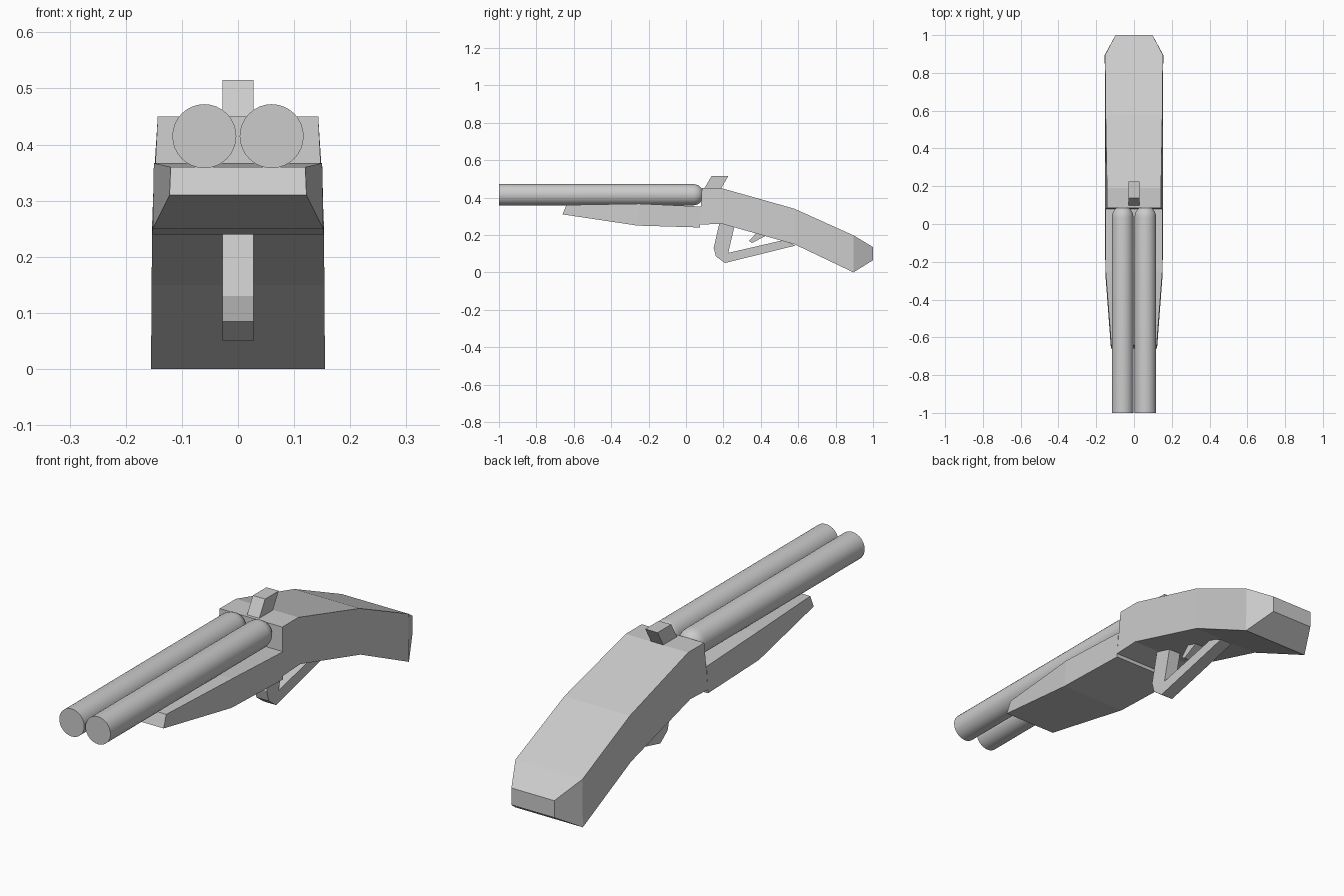
import bpy, bmesh, math

if "Cube" in bpy.data.objects:
    bpy.data.objects.remove(bpy.data.objects["Cube"])


def loft(name, rings, smooth=False):
    """Skin a list of equal-length vertex rings and cap both ends."""
    bm = bmesh.new()
    loops = [[bm.verts.new(p) for p in ring] for ring in rings]
    n = len(loops[0])
    for a, b in zip(loops, loops[1:]):
        for i in range(n):
            j = (i + 1) % n
            bm.faces.new((a[i], a[j], b[j], b[i]))
    bm.faces.new(loops[0])
    bm.faces.new(loops[-1])
    bmesh.ops.recalc_face_normals(bm, faces=bm.faces[:])
    mesh = bpy.data.meshes.new(name)
    bm.to_mesh(mesh)
    bm.free()
    obj = bpy.data.objects.new(name, mesh)
    bpy.context.collection.objects.link(obj)
    if smooth:
        bpy.ops.object.select_all(action='DESELECT')
        obj.select_set(True)
        bpy.context.view_layer.objects.active = obj
        bpy.ops.object.shade_smooth_by_angle(angle=math.radians(35))
    return obj


def section(y_top, z_top, w_top, y_bot, z_bot, w_bot):
    """Four-sided cross-section, given by its top and bottom edges."""
    return [(-w_top, y_top, z_top), (w_top, y_top, z_top),
            (w_bot, y_bot, z_bot), (-w_bot, y_bot, z_bot)]


def plate(name, profile, half):
    """Side profile (y, z) given thickness across x."""
    return loft(name, [[(x, y, z) for y, z in profile] for x in (-half, half)])


# Stock
loft("stock", [section(*s) for s in (
    (0.085, 0.45, 0.143, 0.075, 0.255, 0.153),
    (0.19, 0.45, 0.143, 0.19, 0.26, 0.153),
    (0.58, 0.34, 0.150, 0.58, 0.15, 0.154),
    (0.895, 0.198, 0.153, 0.895, 0.0, 0.155),
    (1.0, 0.135, 0.098, 1.0, 0.065, 0.098),
)])

# Fore-end under the barrels
loft("fore_end", [section(*s) for s in (
    (-0.64, 0.36, 0.12, -0.66, 0.31, 0.122),
    (-0.25, 0.367, 0.15, -0.26, 0.25, 0.152),
    (0.08, 0.352, 0.15, 0.075, 0.24, 0.153),
)])

# Twin barrels with rounded breech ends
R, Z, SEG = 0.057, 0.415, 32
steps = [(-1.0, R)] + [(0.035 + 0.055 * math.sin(a), R - 0.042 * (1 - math.cos(a)))
                       for a in (i * math.pi / 12 for i in range(7))]
for side, x in (("left", -0.06), ("right", 0.06)):
    loft("barrel_" + side, [
        [(x + r * math.cos(t), y, Z + r * math.sin(t))
         for t in (2 * math.pi * k / SEG for k in range(SEG))]
        for y, r in steps], smooth=True)

# Top lever, trigger guard and trigger
plate("top_lever", [(0.09, 0.435), (0.137, 0.515), (0.226, 0.515), (0.18, 0.435)], 0.028)
plate("trigger_guard", [(0.18, 0.27), (0.148, 0.13), (0.16, 0.085), (0.208, 0.05),
                        (0.585, 0.143), (0.52, 0.172), (0.226, 0.104), (0.26, 0.25)], 0.028)
plate("trigger", [(0.337, 0.168), (0.353, 0.157), (0.43, 0.197), (0.38, 0.215)], 0.028)
